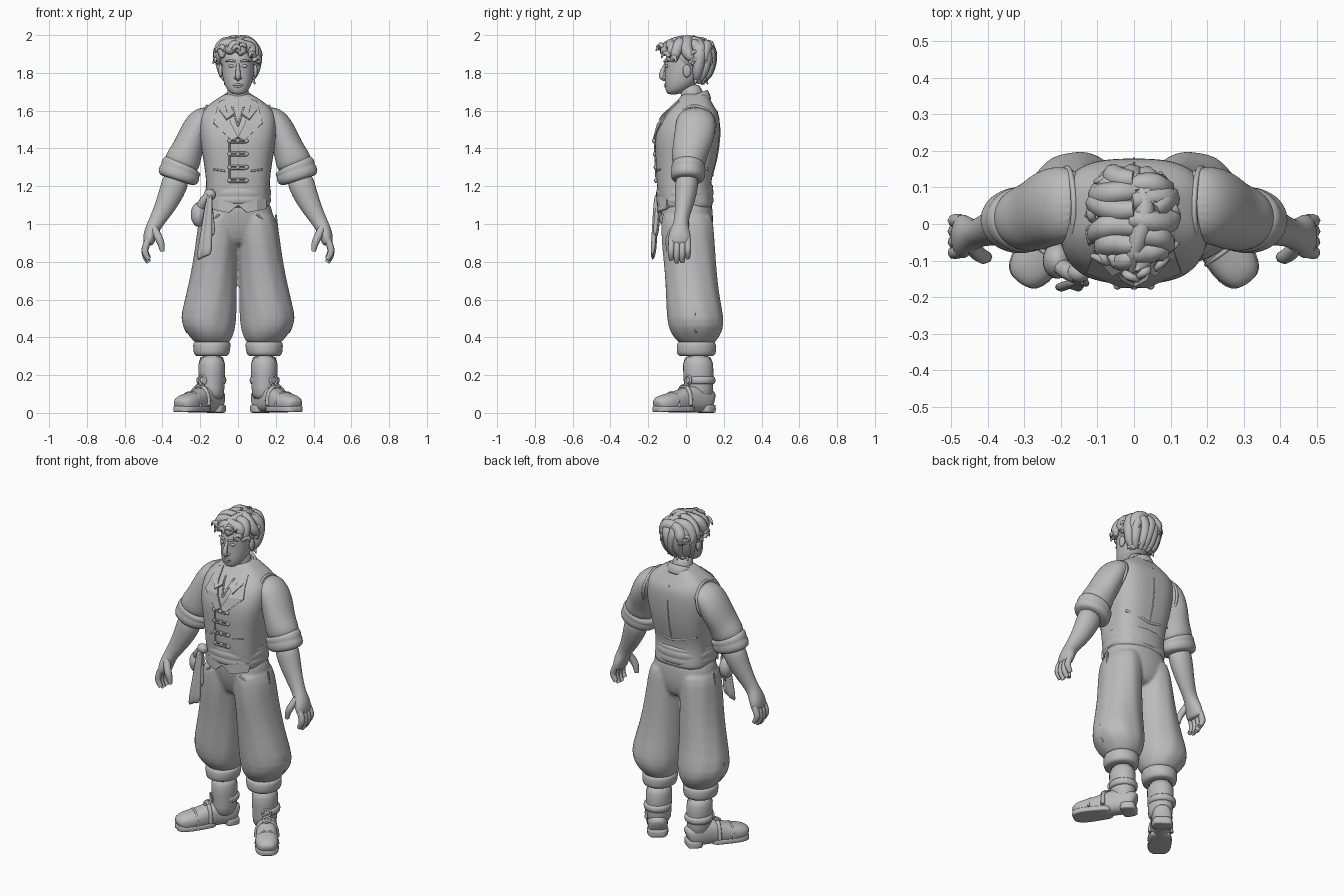
import bpy, bmesh, math, random
from math import sin, cos, pi, radians
from mathutils import Vector, Matrix

if "Cube" in bpy.data.objects:
    bpy.data.objects.remove(bpy.data.objects["Cube"])
random.seed(4)
GREY = bpy.data.materials.new("clay_grey")
GREY.use_nodes = True
GREY.diffuse_color = (0.5, 0.5, 0.5, 1)
GREY.node_tree.nodes["Principled BSDF"].inputs["Base Color"].default_value = GREY.diffuse_color

def finish(name, data, mirror=False, sub=0, thick=0):
    ob = bpy.data.objects.new(name, data)
    bpy.context.collection.objects.link(ob)
    data.materials.append(GREY)
    if thick:
        ob.modifiers.new("thickness", "SOLIDIFY").thickness = thick
    if sub:
        ob.modifiers.new("rounding", "SUBSURF").levels = sub
    if mirror:
        ob.modifiers.new("mirror", "MIRROR").use_mirror_merge = False
    return ob

def from_bmesh(name, bm, matrix=Matrix(), smooth=True, **kw):
    bmesh.ops.recalc_face_normals(bm, faces=bm.faces)
    bm.transform(matrix)
    for f in bm.faces:
        f.smooth = smooth
    me = bpy.data.meshes.new(name)
    bm.to_mesh(me)
    bm.free()
    return finish(name, me, **kw)

def tube(name, rows, ref=None, p=2.0, n=24, ripple=0, sub=1, **kw):
    bm, rings, cs = bmesh.new(), [], [Vector(r[:3]) for r in rows]
    for i, (*_, rx, ry) in enumerate(rows):
        u, v = Vector((1, 0, 0)), Vector((0, 1, 0))
        if ref:
            t = (cs[min(i + 1, len(cs) - 1)] - cs[max(i - 1, 0)]).normalized()
            v = (Vector(ref) - t * t.dot(Vector(ref))).normalized()
            u = v.cross(t)
        rings.append([])
        for a in [2 * pi * k / n for k in range(n)]:
            c, s = (math.copysign(abs(w) ** (2 / p), w) * (1 + ripple * cos(9 * a + i)) for w in (cos(a), sin(a)))
            rings[-1].append(bm.verts.new(cs[i] + u * rx * c + v * ry * s))
    for a, b in zip(rings, rings[1:]):
        for k in range(n):
            bm.faces.new((a[k], a[(k + 1) % n], b[(k + 1) % n], b[k]))
    bm.faces.new(rings[0])
    bm.faces.new(rings[-1])
    return from_bmesh(name, bm, sub=sub, **kw)

def ball(name, loc, size, mirror=False):
    bm = bmesh.new()
    bmesh.ops.create_uvsphere(bm, u_segments=20, v_segments=12, radius=1)
    return from_bmesh(name, bm, Matrix.Translation(loc) @ Matrix.Diagonal((*size, 1)), mirror=mirror)

def sheet(name, rows, thick=0.012, sub=0, mirror=False):
    bm = bmesh.new()
    vs = [[bm.verts.new(q) for q in r] for r in rows]
    for a, b in zip(vs, vs[1:]):
        for k in range(len(a) - 1):
            bm.faces.new((a[k], a[k + 1], b[k + 1], b[k]))
    return from_bmesh(name, bm, thick=thick, sub=sub, smooth=sub > 0, mirror=mirror)

def cord(name, pts, r, radii=None, closed=False, mirror=False):
    cu = bpy.data.curves.new(name, "CURVE")
    cu.dimensions, cu.bevel_depth, cu.bevel_resolution, cu.resolution_u, cu.use_fill_caps = "3D", r, 2, 4, True
    sp = cu.splines.new("NURBS")
    sp.points.add(len(pts) - 1)
    for i, q in enumerate(pts):
        sp.points[i].co, sp.points[i].radius = (*q, 1), radii[i] if radii else 1
    sp.order_u, sp.use_cyclic_u, sp.use_endpoint_u = 3, closed, not closed
    return finish(name, cu, mirror=mirror)

# Torso and vest
P, Y, Z = 2.9, (0, 1, 0), (0, 0, 1)
TORSO = [(0, 0, 1.07, .17, .142), (0, 0, 1.11, .168, .142), (0, -.015, 1.22, .167, .142), (0, 0, 1.32, .18, .16),
         (0, .005, 1.44, .202, .173), (0, .015, 1.52, .207, .166), (0, .03, 1.58, .2, .147),
         (0, .038, 1.625, .17, .11), (0, .045, 1.665, .105, .08), (0, .045, 1.695, .065, .06)]
tube("vest", TORSO, p=P, n=32, sub=2)

def on(x, z, lift=.004, side=-1):
    a, b = next((a, b) for a, b in zip(TORSO, TORSO[1:]) if z <= b[2])
    t = max(0, (z - a[2]) / (b[2] - a[2]))
    c, rx, ry = (a[i] + (b[i] - a[i]) * t for i in (1, 3, 4))
    return (x, c + side * (ry * (1 - min(1, abs(x) / rx) ** P) ** (1 / P) + lift), z)

inner, outer = [(.07, 1.66), (.06, 1.6), (.035, 1.53), (0, 1.46)], [(.1, 1.65), (.115, 1.6), (.13, 1.535), (.035, 1.445)]
sheet("lapel", [[on(*q, .009) for q in e] for e in (inner, outer)], .012, mirror=True)
hem = ((0, 1.1), (.05, 1.06), (.1, 1.07), (.15, 1.08))
sheet("vest_point", [[on(x, 1.13, .008) for x, z in hem], [on(x, z, .012) for x, z in hem]], mirror=True)
cord("vest_front_edge", [on(-.045, z, .001) for z in (1.46, 1.38, 1.3, 1.22)], .005)
cord("vest_pocket", [on(x, 1.27 + x * .15, .001) for x in (.07, .1, .13)], .005, mirror=True)
cord("armhole_rim", [(.184 - .02 * sin(a), .045 + .112 * cos(a), 1.52 + .108 * sin(a))
                     for a in [k * pi / 6 for k in range(12)]], .008, closed=True, mirror=True)
cord("back_seam", [on(0, z, 0, 1) for z in (1.22, 1.32, 1.44, 1.52, 1.6)], .003)
cord("back_strap", [on(x, 1.25 + abs(x) * .3, -.001, 1) for x in (-.15, -.08, 0, .08, .15)], .008)
for z in (1.44, 1.37, 1.3, 1.23):
    cord("frog_loop", [on(x * s, z + .008 * s, .003) for s in (1, -1) for x in (-.05, -.02, .02, .05)], .005, closed=True)
    for x in (-.045, 0, .045):
        ball("frog_knot", on(x, z, .003), (.011, .009, .011))
# Neck and shirt collar
tube("neck", [(0, .045, 1.6, .065, .065), (0, .035, 1.67, .058, .06), (0, .02, 1.75, .055, .06)])
turn = [radians(a) for a in range(-144, 145, 24)]
sheet("shirt_collar", [[(r * sin(a), .035 + r * cos(a) * 1.05, z - .032 * (1 - cos(a))) for a in turn]
                       for r, z in ((.068, 1.67), (.066, 1.716), (.082, 1.71), (.1, 1.66))], .01, 1)
sheet("collar_point", [[(.058, -.02, 1.66), (.045, -.05, 1.635), on(.02, 1.585, .012)],
                       [(.096, -.01, 1.645), on(.1, 1.605, .014), on(.06, 1.555, .014)]], mirror=True)
cord("shirt_opening", [on(x, z, .001) for x, z in ((.03, 1.62), (.015, 1.56), (0, 1.52))], .005, mirror=True)
# Sleeves, forearms and hands
tube("sleeve", [(.13, .055, 1.585, .05, .08), (.195, .055, 1.553, .075, .107), (.237, .045, 1.47, .08, .108),
                (.265, .025, 1.4, .08, .098), (.292, .015, 1.34, .097, .092), (.308, .013, 1.29, .09, .082)], Y, mirror=True, sub=2)
tube("sleeve_cuff", [(.288, .015, 1.325, .08, .07), (.294, .015, 1.315, .106, .088), (.302, .012, 1.295, .112, .093),
                     (.306, .012, 1.283, .105, .088), (.31, .011, 1.272, .113, .093), (.32, .008, 1.237, .11, .089),
                     (.323, .008, 1.228, .08, .07)], Y, mirror=True)
tube("forearm_and_palm", [(.315, .01, 1.27, .075, .065), (.35, 0, 1.17, .068, .06), (.387, -.012, 1.09, .055, .047),
                          (.428, -.025, 1.02, .042, .037), (.447, -.03, .985, .039, .044), (.462, -.032, .95, .038, .057),
                          (.472, -.035, .915, .032, .062), (.474, -.035, .885, .024, .055)], Y, mirror=True, sub=2)
for k, drop in enumerate((0, .015, .012, -.008)):
    y = -.078 + .029 * k
    cord("finger", [(.472, y * .95, .92), (.492, y, .88), (.493, y * 1.02, .84 - drop), (.472, y, .812 - drop)],
         .018, (1, 1.05, .95, .7), mirror=True)
cord("thumb", [(.445, -.06, .98), (.425, -.085, .935), (.405, -.092, .895), (.4, -.09, .855)], .02, (1, 1.1, .95, .6), mirror=True)
# Trousers: legs and seat merged into one soft surface
legs = tube("trousers", [(.135, .06, .36, .085, .085), (.138, .056, .385, .1, .107), (.148, .054, .425, .128, .138),
                         (.16, .052, .49, .151, .153), (.145, .036, .6, .137, .142), (.126, .024, .75, .12, .137),
                         (.112, .011, .9, .111, .141), (.104, .008, 1.0, .108, .138), (.09, .002, 1.08, .09, .132)],
            n=36, ripple=.016, mirror=True)
seat = tube("seat", [(0, .02, .875, .05, .08), (0, .018, .92, .14, .115), (0, .011, 1.0, .197, .135),
                     (0, .002, 1.08, .182, .14), (0, 0, 1.14, .162, .136)], p=2.3)
bm = bmesh.new()
bm.from_mesh(legs.data)
bm.from_mesh(seat.data)
bm.to_mesh(legs.data)
bpy.data.objects.remove(seat)
merge = legs.modifiers.new("merge", "REMESH")
merge.mode, merge.voxel_size, merge.use_smooth_shade = "VOXEL", .009, True
legs.modifiers.new("soften", "SMOOTH").iterations = 5
cord("trouser_side_seam", [(.2, .01, 1.05), (.217, .013, .9), (.239, .024, .75), (.273, .036, .6), (.304, .05, .49),
                           (.27, .053, .425)], .005, mirror=True)
cord("trouser_pocket", [(.1, -.127, 1.05), (.14, -.115, 1.02), (.185, -.065, 1.0)], .006, mirror=True)
# Sash with knot and hanging ends
tube("sash", [(0, -.006, z, .166 + d, .143 + d) for z, d in
              ((1.1, -.012), (1.105, .008), (1.135, .011), (1.145, .004), (1.155, .011), (1.18, .009),
               (1.187, .003), (1.195, .008), (1.21, .004), (1.215, -.015))], p=2.3, n=32)
ball("sash_knot", (-.15, -.132, 1.155), (.032, .028, .03))
ball("sash_loop", (-.21, -.1, 1.05), (.04, .05, .065))
cord("sash_loop_neck", [(-.155, -.14, 1.15), (-.19, -.13, 1.12), (-.21, -.105, 1.07)], .024)
for name, x, y, low, w in (("sash_long_end", -.18, -.185, .82, .05), ("sash_short_end", -.145, -.172, .93, .032)):
    sheet(name, [[(-.15 + (x + .15) * t + w * (.4 + .6 * t) * s, y + .02 * (1 - t) + .012 * (-1) ** k,
                   1.16 + (low - 1.16) * t + .02 * s * t) for k, s in enumerate((-1, -.5, 0, .5, 1))]
                 for t in (0, .3, .7, 1)], .022, 1)
# Boots
FOOT = Matrix.Translation((.138, .08, 0)) @ Matrix.Rotation(radians(36), 4, "Z")
tube("boot_cuff", [(.14, .055, .3, .075, .08), (.14, .055, .303, .093, .103), (.139, .055, .34, .099, .106),
                   (.138, .055, .375, .102, .103), (.137, .055, .382, .08, .085)], mirror=True)
tube("boot_shaft", [(.137, .066, .06, .064, .076), (.138, .066, .13, .066, .077), (.139, .066, .2, .07, .08),
                    (.139, .062, .32, .076, .086)], mirror=True)
PROFILE = [(.066, .06, .03, .045), (.056, .065, .05, .06), (.015, .07, .06, .068), (-.06, .078, .058, .076),
           (-.13, .062, .058, .062), (-.19, .055, .066, .053), (-.25, .05, .064, .047), (-.283, .045, .046, .036),
           (-.294, .04, .025, .02)]
foot = dict(matrix=FOOT, mirror=True)
tube("boot_foot", [(0, y, z, w, h) for y, z, w, h in PROFILE], Z, p=2.4, **foot)
tube("boot_sole", [(0, y * 1.01, .02, w + .002, .016) for y, z, w, h in PROFILE[3:]], Z, p=6, **foot)
tube("boot_heel", [(0, y, .022, w, .022) for y, w in ((.07, .035), (.062, .052), (.015, .062), (-.02, .06))], Z, p=6, **foot)
tube("ankle_strap", [(0, -.005, z, .068 + d, .07 + d) for z, d in ((.15, 0), (.155, .012), (.19, .012), (.195, 0))], **foot)
ring = [k * pi / 4 for k in range(8)]
arch = ((-1, .3), (-.95, .7), (-.5, 1), (0, 1.02), (.5, 1), (.95, .7), (1, .3))
for name, pts, r, closed in (
        ("ankle_buckle", [(.025 * cos(a), -.085, .173 + .025 * sin(a)) for a in ring], .006, True),
        ("instep_buckle", [(.022 * cos(a), -.11 + .022 * sin(a), .144 + .008 * sin(a)) for a in ring], .006, True),
        ("instep_strap", [(.06 * s, -.11, .134 * h) for s, h in arch], .012, False),
        ("toe_cap_seam", [(.064 * s, -.19, .107 * h) for s, h in arch], .006, False)):
    cord(name, [FOOT @ Vector(q) for q in pts], r, closed=closed, mirror=True)
# Head and face
tube("head", [(0, -.07, 1.685, .024, .024), (0, -.058, 1.7, .05, .049), (0, -.03, 1.735, .072, .083),
              (0, -.012, 1.78, .083, .1), (0, 0, 1.83, .087, .111), (0, 0, 1.87, .087, .114),
              (0, .01, 1.93, .08, .1), (0, .01, 1.97, .05, .065)], p=2.15, sub=2)
cord("nose", [(0, -.105, 1.85), (0, -.118, 1.825), (0, -.131, 1.79), (0, -.124, 1.77), (0, -.105, 1.765)], .014, (.6, .75, 1.05, 1, .7))
ball("nostril", (.013, -.113, 1.774), (.009, .012, .008), True)
cord("eyebrow", [(.014, -.114, 1.86), (.036, -.112, 1.87), (.066, -.09, 1.86)], .007, (.9, 1, .5), mirror=True)
ball("eye", (.034, -.102, 1.836), (.016, .009, .009), True)
for name, z in (("upper_lip", 1.738), ("lower_lip", 1.727)):
    cord(name, [(-.034, -.099, 1.738), (-.014, -.11, z), (.014, -.11, z), (.034, -.099, 1.738)], .006, (.4, 1, 1, .4))
ball("ear", (.092, .005, 1.81), (.012, .022, .034), True)
# Hair: rounded cap, locks sweeping from a parting, locks falling down the back, loose curls
ball("hair_cap", (0, .025, 1.885), (.1, .11, .092))
def lock(path, radius, curls):
    cord("hair_lock", path, radius, (.8, 1, 1.05, 1.1, 1.05, .95, .75, .35))
    out = Vector((path[-1].x, path[-1].y - .02, 0)).normalized()
    for _ in range(curls):
        side, size = out.cross(Vector(Z)) * random.choice((-1, 1)), random.uniform(.014, .024)
        hub = path[-1] + out * .006 + Vector((0, 0, random.uniform(-.015, .045)))
        cord("hair_curl", [hub + (side * cos(a) + Vector((0, 0, sin(a)))) * size + out * .006 * a
                           for a in [i * .7 for i in range(6)]], .012, (.9, 1.1, 1, .8, .6, .25))
steps = [i / 7 for i in range(8)]
for s in (-1, 1):
    for k, (b, end) in enumerate(((40, 118), (62, 122), (85, 114), (107, 102), (130, 88), (152, 62))):
        wave, b, path = random.uniform(0, 6), radians(b + 6 * s), []
        for t in steps:
            a, bb = radians(end) * t - .05, b + .2 * sin(5 * t + wave) * t
            path.append(Vector((-.004 + s * .108 * sin(bb) ** .85 * sin(a), .015 + (.128 + .01 * t) * cos(bb),
                                1.882 + .088 * sin(bb) ** .6 * cos(a) + .007 * sin(8 * t + wave))))
        lock(path, .031 if k < 5 else .026, 2 if k < 4 else 1)
lock([Vector((.012 + .018 * sin(5 * t), .12 - .25 * t, 1.935 + .036 * sin(pi * t) ** .7)) for t in steps], .026, 1)
for k in range(7):
    az, wave, path = radians(-72 + 24 * k), random.uniform(0, 6), []
    for p, t in [(.55 + 1.95 * t, t) for t in steps]:
        q = az * (1 - .15 * t) + .1 * sin(6 * t + wave)
        path.append(Vector((.105 * sin(p) * sin(q), .025 + .108 * sin(p) * cos(q), 1.885 + (.086 if p < pi / 2 else .17) * cos(p))))
    lock(path, .031, 1)
